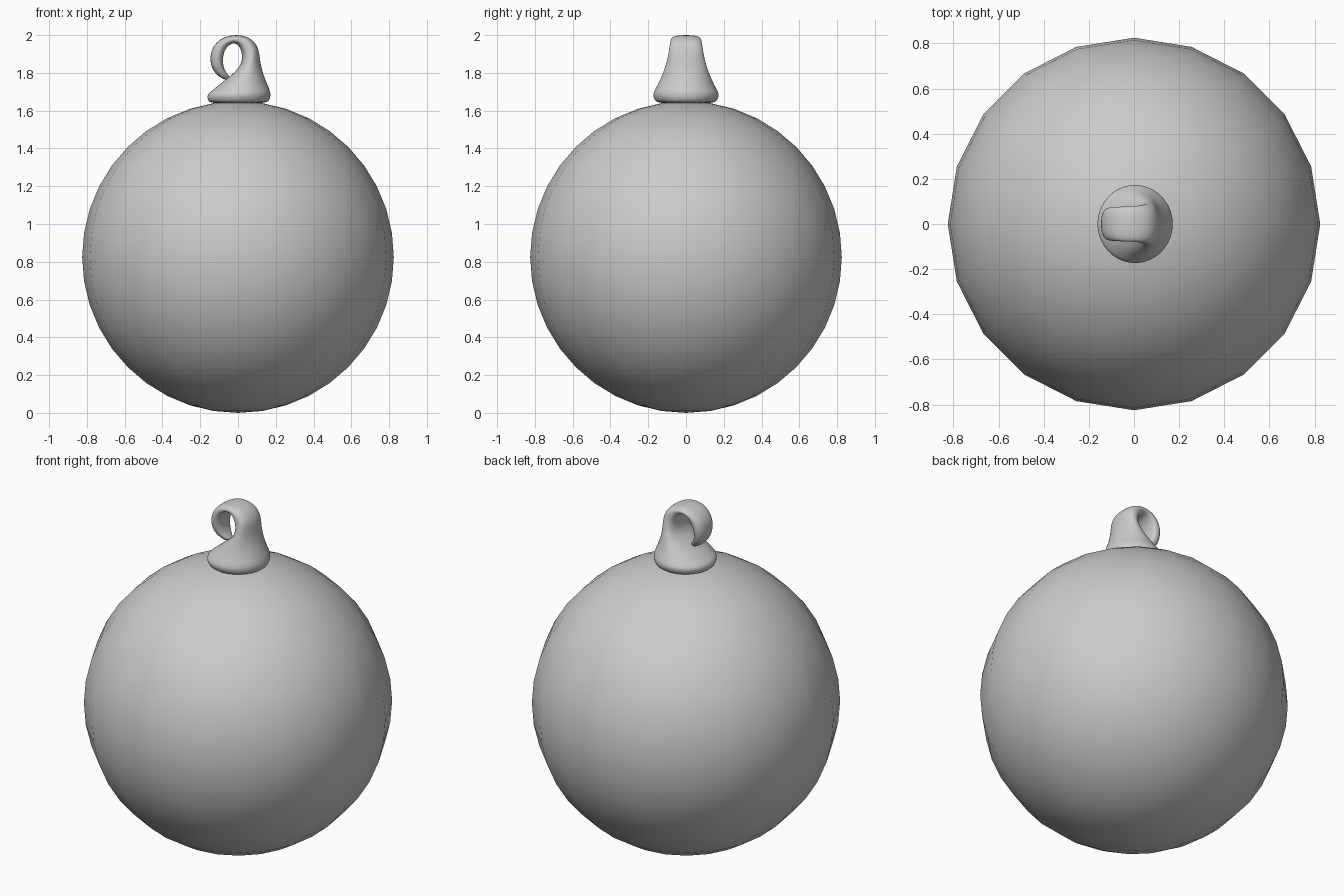
import bpy, bmesh, math

if "Cube" in bpy.data.objects:
    bpy.data.objects.remove(bpy.data.objects["Cube"])

# Glass ball
R = 0.825
bpy.ops.mesh.primitive_uv_sphere_add(segments=20, ring_count=20, radius=R, location=(0, 0, R))
ball = bpy.context.object
ball.name = "ornament_ball"
bpy.ops.object.shade_smooth()

# Hanger: round cap that tapers and curls over into a hook.
# Each section: outer x, z, inner x, z, half width in y
sections = [
    (0.150, 1.637, -0.150, 1.637, 0.150),
    (0.168, 1.655, -0.160, 1.655, 0.166),
    (0.178, 1.690, -0.168, 1.684, 0.181),
    (0.157, 1.738, -0.137, 1.708, 0.157),
    (0.131, 1.800, -0.052, 1.775, 0.127),
    (0.116, 1.870, 0.008, 1.826, 0.105),
    (0.110, 1.932, 0.026, 1.880, 0.092),
    (0.077, 1.978, 0.014, 1.930, 0.086),
    (0.030, 1.998, -0.005, 1.953, 0.080),
    (-0.025, 2.002, -0.028, 1.958, 0.078),
    (-0.082, 1.988, -0.055, 1.943, 0.077),
    (-0.128, 1.950, -0.075, 1.910, 0.075),
    (-0.150, 1.890, -0.082, 1.865, 0.071),
    (-0.142, 1.825, -0.074, 1.820, 0.058),
    (-0.108, 1.782, -0.055, 1.793, 0.040),
    (-0.060, 1.758, -0.040, 1.775, 0.020),
]
N = 24


def power(v, e):
    return math.copysign(abs(v) ** e, v)


bm = bmesh.new()
rings = []
for k, (ox, oz, ix, iz, w) in enumerate(sections):
    e = 1.0 if k < 6 else 0.8      # the curled strap is a little squarer
    ring = []
    for i in range(N):
        a = 2 * math.pi * i / N
        t = 0.5 + 0.5 * power(math.cos(a), e)
        ring.append(bm.verts.new((ix + (ox - ix) * t, w * power(math.sin(a), e),
                                  iz + (oz - iz) * t)))
    rings.append(ring)
for a, b in zip(rings, rings[1:]):
    for i in range(N):
        j = (i + 1) % N
        bm.faces.new((a[i], a[j], b[j], b[i]))
bm.faces.new(rings[0][::-1])
bm.faces.new(rings[-1])
bmesh.ops.recalc_face_normals(bm, faces=bm.faces)
for f in bm.faces:
    f.smooth = True
mesh = bpy.data.meshes.new("hanger_hook")
bm.to_mesh(mesh)
bm.free()
hanger = bpy.data.objects.new("hanger_hook", mesh)
bpy.context.collection.objects.link(hanger)
sub = hanger.modifiers.new("smooth", 'SUBSURF')
sub.levels = sub.render_levels = 2
